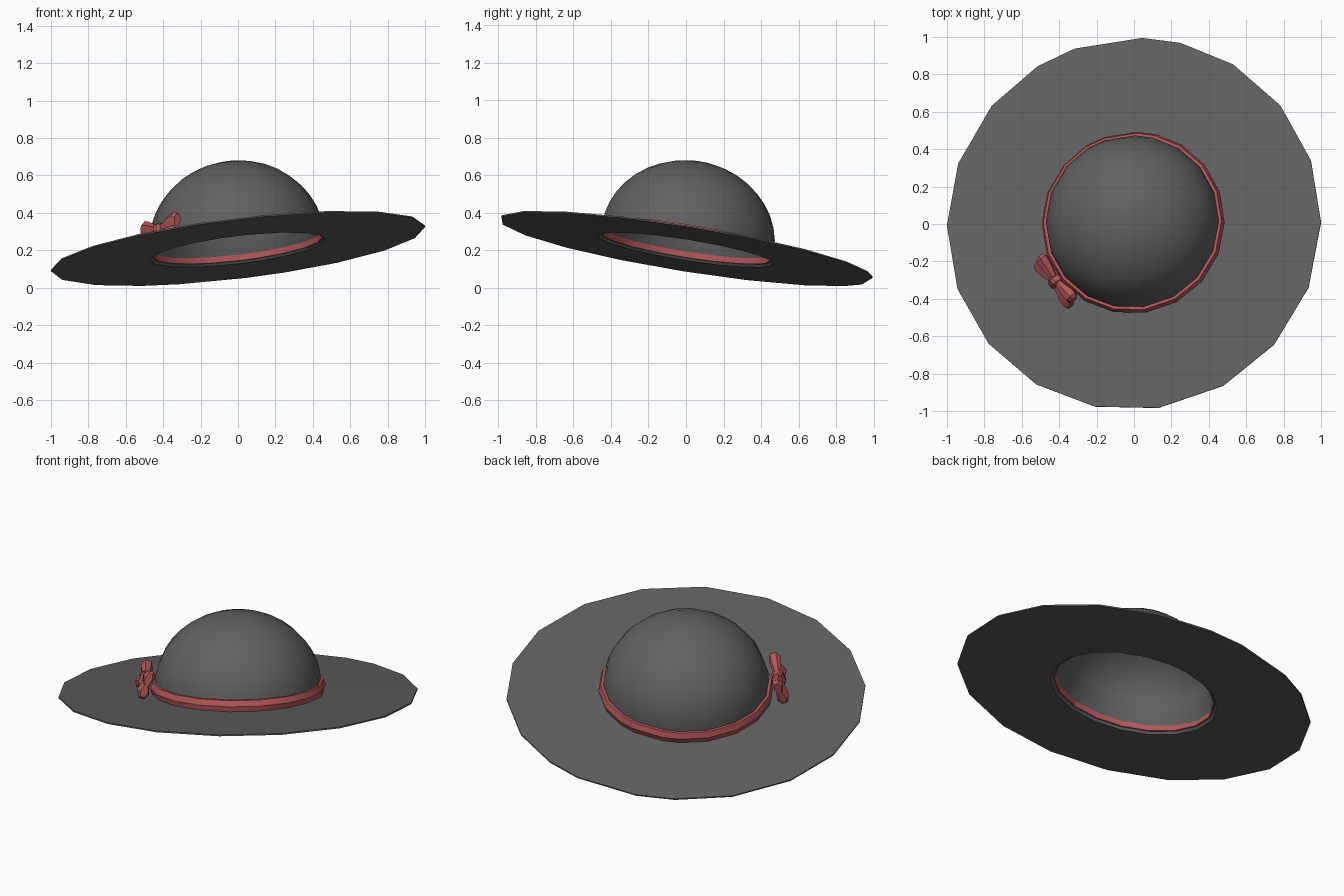
import bpy, bmesh, math
from mathutils import Vector, Matrix

old = bpy.data.objects.get("Cube")
if old:
    bpy.data.objects.remove(old, do_unlink=True)


def material(name, rgb):
    m = bpy.data.materials.new(name)
    m.use_nodes = True
    m.diffuse_color = (*rgb, 1)
    m.node_tree.nodes["Principled BSDF"].inputs["Base Color"].default_value = (*rgb, 1)
    return m


FELT = material("charcoal felt", (0.12, 0.12, 0.12))
RIBBON = material("red ribbon", (0.45, 0.095, 0.095))

# The whole hat leans back and to one side
TILT = Matrix.Translation((0, 0, 0.21)) @ Vector((0, 0, 1)).rotation_difference(
    Vector((-0.12, 0.16, 1))).to_matrix().to_4x4()

# Slightly irregular facets shared by all the round parts
ANGLES = [0, 19.5, 39, 58.5, 76, 88, 109, 121.5, 140, 160.5,
          180, 200, 219.5, 239, 258.5, 278, 299, 319, 339.5]


def finish(name, bm, mat, matrix, angle=35):
    bmesh.ops.remove_doubles(bm, verts=bm.verts, dist=0.0001)
    bmesh.ops.recalc_face_normals(bm, faces=bm.faces)
    mesh = bpy.data.meshes.new(name)
    bm.to_mesh(mesh)
    bm.free()
    mesh.materials.append(mat)
    ob = bpy.data.objects.new(name, mesh)
    bpy.context.collection.objects.link(ob)
    ob.matrix_world = matrix
    bpy.ops.object.select_all(action="DESELECT")
    ob.select_set(True)
    bpy.context.view_layer.objects.active = ob
    bpy.ops.object.shade_smooth_by_angle(angle=math.radians(angle))
    return ob


def bridge(bm, a, b):
    for i in range(len(a)):
        j = (i + 1) % len(a)
        bm.faces.new((a[i], a[j], b[j], b[i]))


def lathe(name, profile, mat, angle=35):
    """Spin a closed (radius, height) profile round the hat's axis."""
    bm = bmesh.new()
    rings = [[bm.verts.new((r * math.cos(math.radians(a)), r * math.sin(math.radians(a)), z))
              for a in ANGLES] for r, z in profile]
    for k, ring in enumerate(rings):
        bridge(bm, ring, rings[(k + 1) % len(rings)])
    bmesh.ops.dissolve_degenerate(bm, edges=bm.edges, dist=0.0001)
    return finish(name, bm, mat, TILT, angle)


# Brim: thin flat disc with an opening for the head
lathe("brim", [(0.475, -0.008), (1.007, -0.004), (1.007, 0.004), (0.46, 0.01)], FELT)

# Crown: domed shell with a sloping sweatband wall inside
STEPS = 10
arc = [i * math.pi / 2 / STEPS for i in range(STEPS + 1)]
outer = [(0.467 * math.cos(t), 0.05 + 0.42 * math.sin(t)) for t in arc]
inner = [(0.425 * math.cos(t), 0.11 + 0.335 * math.sin(t)) for t in reversed(arc)]
# stop just short of the axis so each shell closes with a tiny cap
outer[-1] = (0.0005, outer[-1][1])
inner[0] = (0.0005, inner[0][1])
lathe("crown", [(0.467, 0.005)] + outer + inner + [(0.474, -0.008)], FELT, 28)

# Hat band round the foot of the crown
lathe("hat_band", [(0.455, 0.006), (0.482, 0.006), (0.492, 0.04), (0.48, 0.073), (0.455, 0.073)],
      RIBBON, 20)

# Bow frame: x along the ribbon, y outward from the crown, z up
BOW = (TILT @ Matrix.Rotation(math.radians(218 - 90), 4, "Z")
       @ Matrix.Translation((0, 0.52, 0.09)) @ Matrix.Rotation(math.radians(20), 4, "X"))

# Pleated cross-section: rounded lobes with a groove on each face
SECTION = [(-0.5, 1), (0.5, 1), (1, 0.6), (0.45, 0), (1, -0.6),
           (0.5, -1), (-0.5, -1), (-1, -0.6), (-0.45, 0), (-1, 0.6)]
# (distance from knot, half thickness, half height)
STATIONS = [(0.0, 0.018, 0.03), (0.04, 0.024, 0.045), (0.09, 0.034, 0.07),
            (0.13, 0.034, 0.082), (0.15, 0.022, 0.07)]
for label, side in (("left", -1), ("right", 1)):
    bm = bmesh.new()
    rings = [[bm.verts.new((side * u, y * t, z * h)) for y, z in SECTION]
             for u, t, h in STATIONS]
    for a, b in zip(rings, rings[1:]):
        bridge(bm, a, b)
    bm.faces.new(rings[0])
    bm.faces.new(rings[-1])
    finish("bow_loop_" + label, bm, RIBBON, BOW)

# Knot in the middle of the bow
bm = bmesh.new()
bmesh.ops.create_cube(bm, size=1, matrix=Matrix.Diagonal((0.055, 0.065, 0.085, 1)))
bmesh.ops.bevel(bm, geom=bm.edges[:], offset=0.014, segments=1, affect="EDGES")
finish("bow_knot", bm, RIBBON, BOW)
